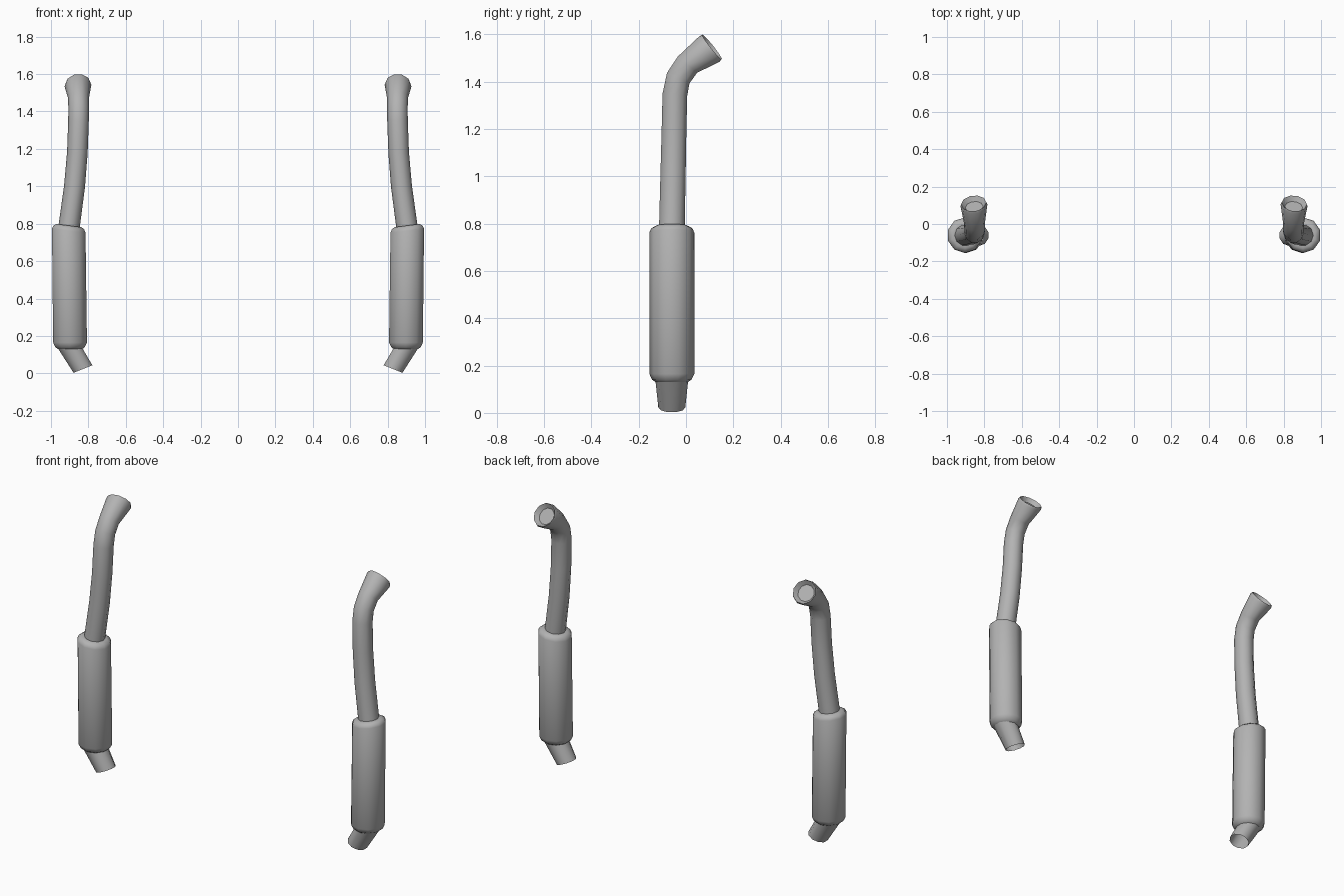
import bpy, bmesh, math
from mathutils import Vector

cube = bpy.data.objects.get("Cube")
if cube:
    bpy.data.objects.remove(cube)

SIDES = 10
metal = bpy.data.materials.new("grey metal")
metal.use_nodes = True
GREY = (0.45, 0.45, 0.45, 1)
metal.diffuse_color = GREY
metal.node_tree.nodes["Principled BSDF"].inputs["Base Color"].default_value = GREY


def tube(name, rings, side, phase=0, cap=False):
    """Skin rings of (centre, axis, radius); side -1 mirrors across x."""
    bm = bmesh.new()
    loops = []
    for centre, axis, radius in rings:
        n = Vector(axis).normalized()
        u = (Vector((1, 0, 0)) - n * n.x).normalized()
        v = n.cross(u)
        loop = []
        for i in range(SIDES):
            a = math.tau * i / SIDES + math.radians(phase)
            p = Vector(centre) + radius * (math.cos(a) * u + math.sin(a) * v)
            loop.append(bm.verts.new((p.x * side, p.y, p.z)))
        loops.append(loop)
    for low, high in zip(loops, loops[1:]):
        for i in range(SIDES):
            j = (i + 1) % SIDES
            bm.faces.new((low[i], low[j], high[j], high[i]))
    if cap:
        bm.faces.new(loops[-1])
    if side < 0:
        bmesh.ops.reverse_faces(bm, faces=bm.faces)
    mesh = bpy.data.meshes.new(name)
    bm.to_mesh(mesh)
    bm.free()
    mesh.materials.append(metal)
    obj = bpy.data.objects.new(name, mesh)
    bpy.context.collection.objects.link(obj)
    bpy.ops.object.select_all(action='DESELECT')
    obj.select_set(True)
    bpy.context.view_layer.objects.active = obj
    bpy.ops.object.shade_smooth_by_angle(angle=math.radians(50))


UP = (0, 0, 1)
LEAN = (-0.13, 0, 1)

# open angled stub under the muffler
outlet = [((0.829, -0.06, 0.023), (0.37, 0, 0.93), 0.057),
          ((0.898, -0.06, 0.135), UP, 0.069)]

# muffler can with rounded shoulders
muffler = [((0.898, -0.06, 0.13), UP, 0.068),
           ((0.898, -0.06, 0.14), UP, 0.083),
           ((0.898, -0.06, 0.165), UP, 0.095),
           ((0.905, -0.06, 0.763), LEAN, 0.095),
           ((0.904, -0.06, 0.78), LEAN, 0.087),
           ((0.903, -0.06, 0.79), LEAN, 0.07),
           ((0.903, -0.06, 0.79), LEAN, 0.054)]

# long pipe, bend and flared tip with a shallow recessed mouth
TIP = Vector((0.1, 0.78, 0.62)).normalized()
mouth = Vector((0.857, 0.11, 1.547))
pipe = [((0.905, -0.06, 0.77), (-0.15, 0, 1), 0.057),
        ((0.874, -0.055, 1.0), (-0.1, 0.02, 1), 0.056),
        ((0.859, -0.051, 1.18), (-0.06, 0.02, 1), 0.055),
        ((0.853, -0.047, 1.345), (-0.02, 0.1, 1), 0.055),
        ((0.852, -0.033, 1.415), (0, 0.42, 0.9), 0.055),
        ((0.853, 0.006, 1.472), (0, 0.64, 0.77), 0.056),
        (mouth - TIP * 0.014, TIP, 0.072),
        (mouth, TIP, 0.068),
        (mouth - TIP * 0.025, TIP, 0.048)]

for label, side in (("left", 1), ("right", -1)):
    tube(label + "_outlet", outlet, side, 18)
    tube(label + "_muffler", muffler, side, 18)
    tube(label + "_pipe", pipe, side, 0, cap=True)
